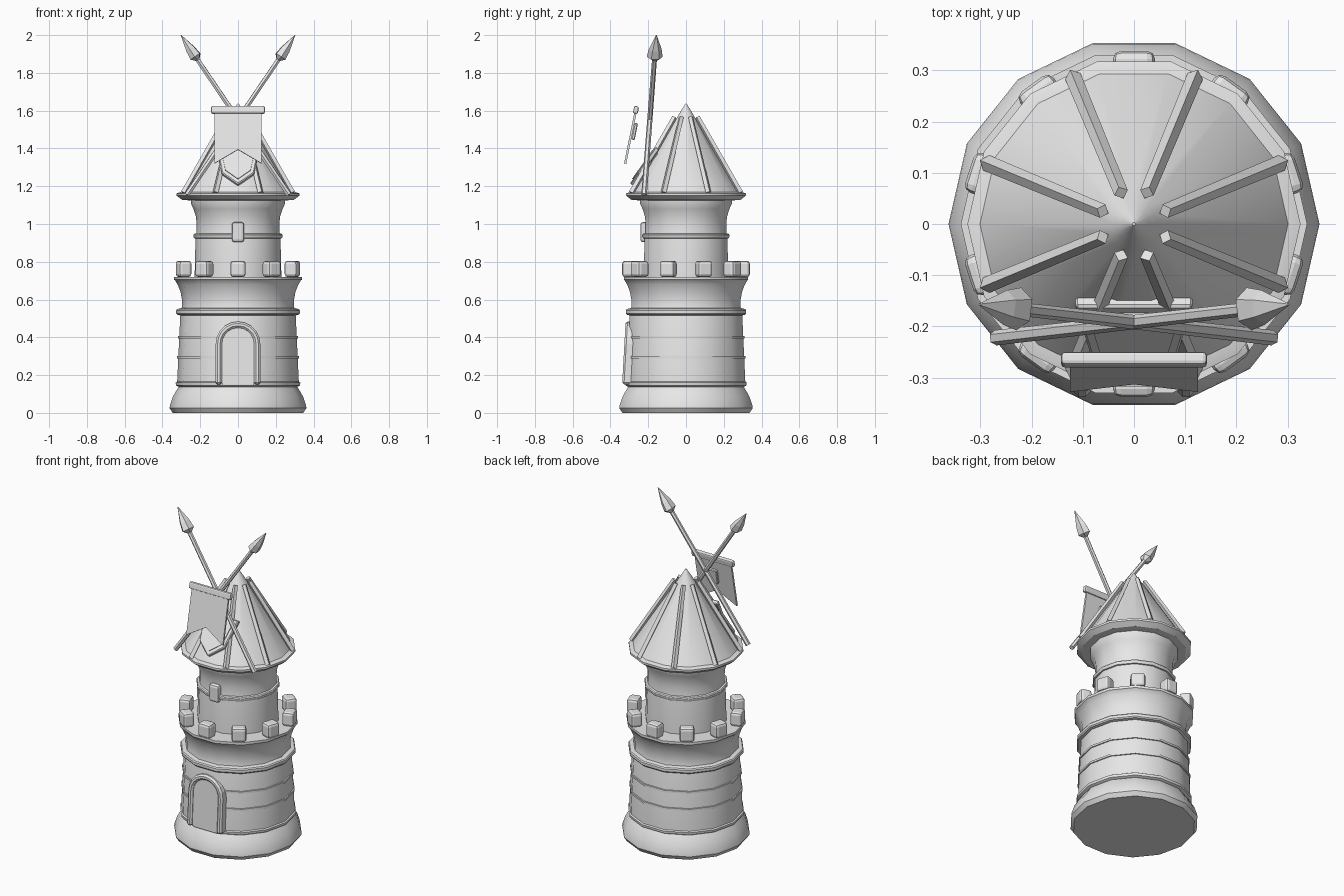
import bpy, bmesh, math
from mathutils import Matrix, Vector

if "Cube" in bpy.data.objects:
    bpy.data.objects.remove(bpy.data.objects["Cube"], do_unlink=True)

stone = bpy.data.materials.new("plain grey")
stone.use_nodes = True
grey = (0.8, 0.8, 0.8, 1)
stone.diffuse_color = grey
stone.node_tree.nodes["Principled BSDF"].inputs["Base Color"].default_value = grey


def finish(name, bm, smooth=False, matrix=None, bevel=0, segments=1):
    """Turn a bmesh into a named object."""
    bmesh.ops.recalc_face_normals(bm, faces=bm.faces)
    me = bpy.data.meshes.new(name)
    bm.to_mesh(me)
    bm.free()
    me.materials.append(stone)
    ob = bpy.data.objects.new(name, me)
    bpy.context.collection.objects.link(ob)
    if matrix:
        ob.matrix_world = matrix
    if bevel:
        mod = ob.modifiers.new("bevel", "BEVEL")
        mod.width, mod.segments = bevel, segments
    if smooth:
        bpy.ops.object.select_all(action="DESELECT")
        ob.select_set(True)
        bpy.context.view_layer.objects.active = ob
        bpy.ops.object.shade_smooth_by_angle(angle=math.radians(32))
    return ob


def lathe(name, profile, sides=14, smooth=True, matrix=None):
    """Revolve (radius, height) points about z, capping both ends."""
    bm = bmesh.new()
    rings = []
    for r, z in profile:
        rings.append([bm.verts.new((r * math.cos(math.tau * i / sides),
                                    r * math.sin(math.tau * i / sides), z))
                      for i in range(sides)])
    for a, b in zip(rings, rings[1:]):
        for i in range(sides):
            j = (i + 1) % sides
            bm.faces.new((a[i], a[j], b[j], b[i]))
    bm.faces.new(rings[0])
    bm.faces.new(rings[-1])
    return finish(name, bm, smooth, matrix)


def prism(name, outline, depth, loc, tilt=0, bevel=0):
    """Extrude an (x, z) outline along y, leaning its foot forward."""
    bm = bmesh.new()
    front, back = [[bm.verts.new((x, y, z)) for x, z in outline]
                   for y in (-depth / 2, depth / 2)]
    bm.faces.new(front)
    bm.faces.new(back)
    n = len(outline)
    for i in range(n):
        j = (i + 1) % n
        bm.faces.new((front[i], front[j], back[j], back[i]))
    m = Matrix.Translation(loc) @ Matrix.Rotation(-tilt, 4, "X")
    return finish(name, bm, False, m, bevel)


def box(name, size, matrix, bevel=0, segments=1):
    bm = bmesh.new()
    bmesh.ops.create_cube(bm, size=1)
    bmesh.ops.scale(bm, vec=size, verts=bm.verts)
    return finish(name, bm, False, matrix, bevel, segments)


def along(start, end):
    """Frame at start whose z axis points at end, plus the length."""
    d = Vector(end) - Vector(start)
    return Matrix.Translation(start) @ d.to_track_quat("Z", "Y").to_matrix().to_4x4(), d.length


def arch(half, spring, steps=10):
    """Arch outline from its left foot over to its right foot."""
    curve = [(-half * math.cos(math.pi * i / steps), spring + half * math.sin(math.pi * i / steps))
             for i in range(steps + 1)]
    return [(-half, 0)] + curve + [(half, 0)]


# Plinth and lower tower
lathe("base", [(.345, 0), (.362, .025), (.36, .04), (.345, .085), (.325, .12), (.312, .14)])
lathe("lower_wall", [(.31, .135), (.328, .145), (.33, .16), (.322, .165), (.305, .53), (.297, .56),
                     (.297, .6), (.304, .64), (.32, .68), (.332, .7), (.338, .705), (.338, .72)])
for z, r in ((.295, .322), (.4, .317)):
    lathe("course_ring", [(r - .02, z - .009), (r, z - .006), (r, z + .006), (r - .02, z + .009)])
lathe("lower_band", [(.3, .515), (.322, .52), (.327, .527), (.327, .543), (.322, .55), (.29, .557)])

# Battlements
for i in range(10):
    m = Matrix.Rotation(math.tau * i / 10, 4, "Z") @ Matrix.Translation((0, -.303, .762))
    box("merlon", (.082, .07, .086), m, .016, 2)

# Upper tower
lathe("upper_wall", [(.23, .71), (.225, .92), (.22, .96), (.219, 1.0), (.223, 1.04),
                     (.236, 1.08), (.25, 1.11), (.25, 1.14)])
lathe("upper_band", [(.21, .92), (.232, .925), (.236, .932), (.236, .942), (.232, .948), (.21, .954)])
box("window", (.066, .04, .106), Matrix.Translation((0, -.222, .957)), .014, 2)

# Roof with eight ribs
lathe("eaves", [(.25, 1.125), (.295, 1.127), (.325, 1.15), (.325, 1.162), (.3, 1.17)])
lathe("roof", [(.305, 1.163), (.045, 1.57), (.03, 1.595), (.003, 1.638)])
for i in range(8):
    a = math.tau * (i + .5) / 8
    c, s = math.cos(a), math.sin(a)
    m, length = along((.312 * c, .312 * s, 1.165), (.066 * c, .066 * s, 1.565))
    lathe("roof_rib", [(.016, 0), (.014, length)], 4, False, m)

# Door with an arched frame
outer, inner = arch(.118, .215), arch(.085, .215)
prism("door_frame", outer + inner[::-1], .06, (0, -.308, .15), .055, .01)
prism("door", inner, .05, (0, -.3, .15), .055)

# Shield lying on the roof
shield = [(-.115, .2), (.115, .2), (.1, .13), (.085, .06), (0, 0), (-.085, .06), (-.1, .13)]
shield = [(x, z * 1.2) for x, z in shield]
prism("shield_rim", shield, .025, (0, -.288, 1.205), .61, .005)
prism("shield_face", [(x * .78, .03 + z * .78) for x, z in shield], .035, (0, -.288, 1.205), .61)

# Banner hanging from a rod
lean = .2
prism("banner", [(-.125, 0), (0, .075), (.125, 0), (.125, .28), (-.125, .28)],
      .012, (0, -.322, 1.32), lean)
box("banner_rod", (.285, .026, .04), Matrix.Translation((0, -.265, 1.604))
    @ Matrix.Rotation(-lean, 4, "X"), .008, 2)
box("banner_boss", (.055, .018, .09), Matrix.Translation((0, -.272, 1.49))
    @ Matrix.Rotation(-lean, 4, "X"), .004)

# Crossed spears
for side in (-1, 1):
    m, length = along((-.27 * side, -.222, 1.155), (.302 * side, -.157, 2.0))
    lathe("spear_shaft", [(.015, 0), (.013, length - .12)], 6, False, m)
    lathe("spear_head", [(.013, length - .16), (.042, length - .138), (.034, length - .09),
                         (.002, length)], 6, False, m @ Matrix.Diagonal((1, .8, 1, 1)))
